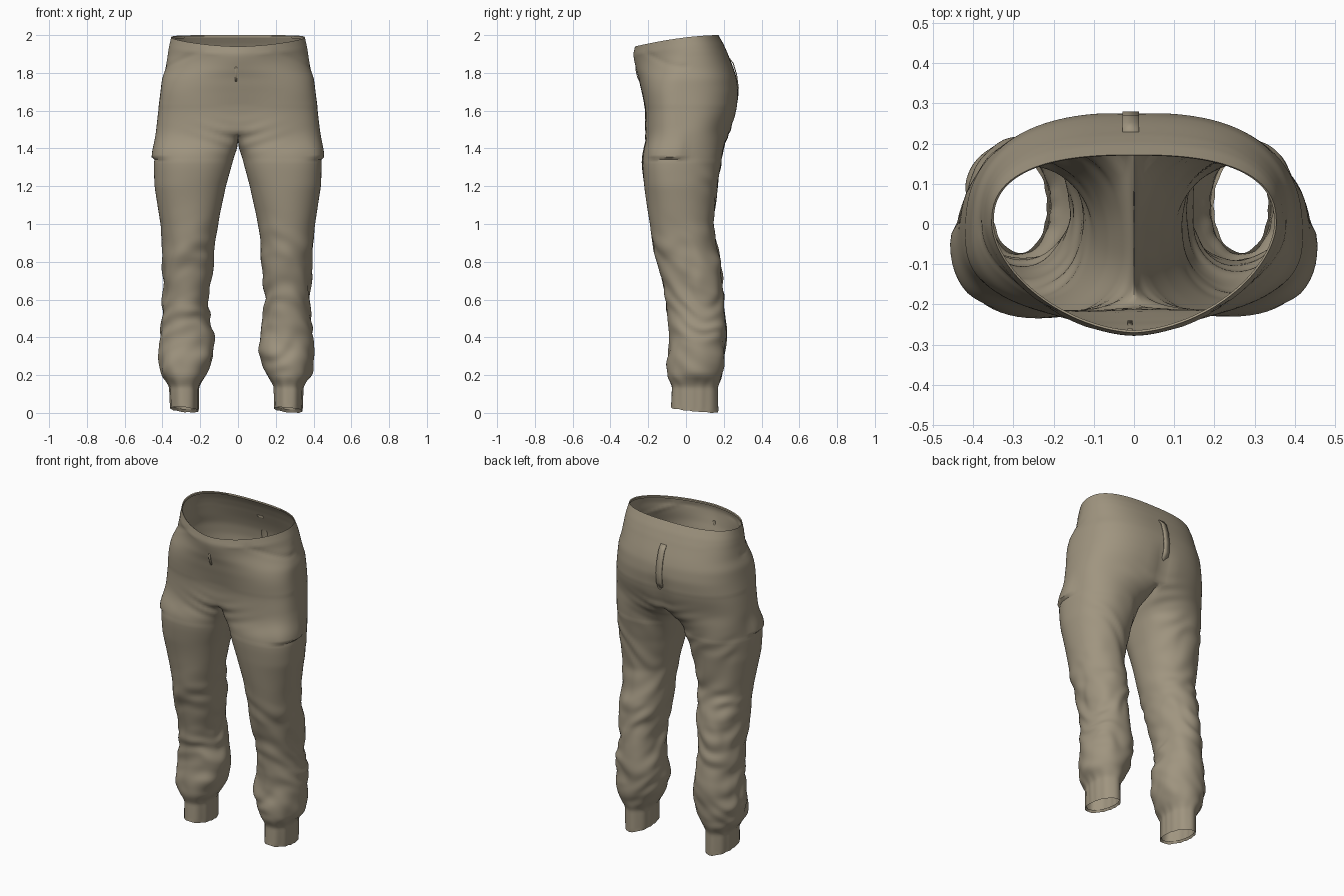
import bpy, bmesh, math
from mathutils import Vector, noise

if "Cube" in bpy.data.objects:
    bpy.data.objects.remove(bpy.data.objects["Cube"], do_unlink=True)

# One cloth colour
cloth = bpy.data.materials.new("khaki cloth")
cloth.use_nodes = True
COLOUR = (0.35, 0.30, 0.215, 1)
cloth.diffuse_color = COLOUR
cloth.node_tree.nodes["Principled BSDF"].inputs["Base Color"].default_value = COLOUR

# Torso: height, half width, front y, back y
TORSO = [(2.0, .354, -.27, .172), (1.95, .365, -.28, .2), (1.9, .373, -.274, .222),
         (1.82, .386, -.262, .254), (1.77, .403, -.25, .27), (1.7, .411, -.238, .279),
         (1.6, .423, -.228, .272), (1.49, .437, -.23, .235)]
# Leg: height, inner x, outer x, front y, back y
LEG = [(1.49, 0, .437, -.233, .235), (1.4, .008, .444, -.238, .202), (1.3, .035, .445, -.233, .184),
       (1.2, .064, .442, -.222, .168), (1.0, .105, .41, -.192, .144), (.9, .117, .402, -.177, .16),
       (.8, .125, .397, -.154, .184), (.6, .15, .39, -.108, .2), (.5, .14, .392, -.095, .21),
       (.4, .116, .407, -.09, .214), (.3, .12, .411, -.1, .207), (.2, .157, .398, -.101, .192),
       (.165, .185, .37, -.085, .178), (.14, .198, .355, -.075, .168), (.02, .2, .35, -.08, .17)]
CROTCH, OUTER, INNER, STEP = 1.49, 48, 24, .0125


def smooth(v):
    v = max(0, min(1, v))
    return v * v * (3 - 2 * v)


def lookup(table, z):
    """Linear interpolation in a table sorted downwards by height."""
    z = max(table[-1][0], min(table[0][0], z))
    for a, b in zip(table, table[1:]):
        if z >= b[0]:
            f = (a[0] - z) / (a[0] - b[0])
            return [p + (q - p) * f for p, q in zip(a[1:], b[1:])]


def power(v, e):
    return math.copysign(abs(v) ** e, v)


def torso_row(z, inset=0):
    """Half ring from the front centre around the hip to the back centre."""
    a, front, back = lookup(TORSO, z)
    top = smooth((z - 1.68) / .25)
    middle = -.035 * (1 - top)
    row = []
    for i in range(OUTER + 1):
        t = math.pi * (i / OUTER - .5)
        s, c = math.sin(t), max(0, math.cos(t))
        e = .8 + .36 * top if s < 0 else .78
        y = middle + power(s, e) * (back - middle if s > 0 else middle - front)
        x = 0 if i in (0, OUTER) else (a - inset) * c ** e
        # The front lies hollow between the thighs
        if s < 0:
            y += .022 * math.exp(-(x / .15) ** 2) * smooth((1.75 - z) / .2)
        drop = .06 * smooth((z - 1.75) / .25) * max(0, (back - y) / (back - front)) ** 1.7
        row.append(Vector((x, y * (1 - inset * 4), z - drop)))
    return row


def leg_row(z, seam, inset=0):
    """Full leg ring, blended from the crotch seam just below the torso."""
    x0, x1, front, back = lookup(LEG, z)
    f = smooth((CROTCH - z) / .14)
    down = smooth((CROTCH - z) / .5)
    spread = math.radians(60 - 30 * down)
    half = math.pi / 2 + spread
    cx, rx = (x0 + x1) / 2, (x1 - x0) / 2 - inset
    cy = (front + back) / 2 - .035 * smooth((z - .9) / .4)
    row = []
    for i in range(OUTER + INNER):
        if i <= OUTER:
            t = -half + 2 * half * i / OUTER
        else:
            t = half + (2 * math.pi - 2 * half) * (i - OUTER) / INNER
        s, c = math.sin(t), math.cos(t)
        # Fuller towards the inner back of the thigh
        e = (.76 if c < 0 else .9) if s > 0 else .86
        e += (.96 - e) * down
        ry = (back - cy if s > 0 else cy - front) - inset
        p = Vector((cx + rx * power(c, e), cy + ry * power(s, e), z))
        hem = smooth((.16 - z) / .14)
        p.z -= hem * .1 * (p.y - .045)
        old = Vector((seam[i].x, seam[i].y, z + seam[i].z - CROTCH))
        row.append(old.lerp(p, f))
    return row


def skin(bm, rows, closed, flip):
    for a, b in zip(rows, rows[1:]):
        n = len(a)
        for i in range(n if closed else n - 1):
            j = (i + 1) % n
            quad = [a[i], b[i], b[j], a[j]]
            bm.faces.new(quad[::-1] if flip else quad)


# Trousers shell: torso and two legs sharing the crotch seam
bm = bmesh.new()
n_torso = round((2 - CROTCH) / STEP)
torso = [torso_row(1.985, .008), torso_row(1.996, .006)]
torso += [torso_row(2 - (2 - CROTCH) * k / n_torso) for k in range(n_torso + 1)]
last = torso[-1]
seam = list(last)
for k in range(1, INNER):
    u = k / INNER
    seam.append(Vector((0, last[-1].y + (last[0].y - last[-1].y) * u,
                        CROTCH - .03 * math.sin(math.pi * u))))
n_leg = round((CROTCH - .02) / STEP)
heights = [CROTCH - (CROTCH - .02) * k / n_leg for k in range(1, n_leg + 1)]
legs = [leg_row(z, seam) for z in heights] + [leg_row(.035, seam, .008)]
for side in (1, -1):
    def make(row):
        return [bm.verts.new((p.x * side, p.y, p.z)) for p in row]
    body = [make(r) for r in torso]
    skin(bm, body, False, side > 0)
    ring = body[-1] + make(seam[OUTER + 1:])
    skin(bm, [ring] + [make(r) for r in legs], True, side > 0)
bmesh.ops.remove_doubles(bm, verts=bm.verts, dist=1e-5)
bmesh.ops.recalc_face_normals(bm, faces=bm.faces)

# Relax the cloth, most of all around the crotch
for low, high, times in ((.19, 1.9, 4), (1.33, 1.62, 9)):
    area = [v for v in bm.verts if low < v.co.z < high]
    for _ in range(times):
        bmesh.ops.smooth_vert(bm, verts=area, factor=.5,
                              use_axis_x=True, use_axis_y=True, use_axis_z=True)
bm.normal_update()


def relief(p, n):
    """Outward offset for folds, pockets, waistband and gathered cuffs."""
    x, y, z = p
    low = smooth((1.1 - z) / .35) * smooth((z - .15) / .08)
    warp = noise.noise(Vector((x * 5, y * 5, z * 4)))
    fold = noise.noise(Vector((x * 7, y * 7, z * 12 + y * 6 + abs(x) * 4)))
    ridge = math.sin(z * 34 + y * 12 + abs(x) * 8 + warp * 9)
    d = low * (.012 * fold + .003 * ridge)
    d += .005 * warp * smooth((1.75 - z) / .2) * smooth((z - .9) / .2)
    # Slanting drag folds behind the thighs
    back = smooth((y - .05) / .08) * smooth((1.42 - z) / .12) * smooth((z - .8) / .15)
    d += .003 * back * math.sin((z - .9 * abs(x)) * 36 + warp * 8)
    # Creases spreading from the crotch
    near = math.exp(-((z - 1.47) / .07) ** 2 - (abs(x) / .17) ** 2) * smooth(abs(x) / .05)
    d += .004 * near * math.sin((z - .35 * abs(x)) * 95)
    # Cargo pocket with a sharp flap edge
    if n.x * x > 0 and abs(x) > .3 and z > 1.35:
        across = smooth((y + .22) / .06) * smooth((.02 - y) / .06)
        d += .016 * abs(n.x) * across * smooth((1.52 - z) / .16)
    # Slanted hip pocket edge
    if y < 0 and abs(x) > .2:
        d -= .004 * math.exp(-((z - 1.95 + .45 * (abs(x) - .12)) / .012) ** 2)
    # Vertical gathers of the cuffs
    if z < .2:
        turn = math.atan2(y - .045, abs(x) - .275)
        d += .0015 * math.sin(turn * 11 + x * 9) * smooth((.2 - z) / .05)
    return d


moved = []
for v in bm.verts:
    p = v.co + v.normal * relief(v.co, v.normal)
    if v.co.y > 0:
        cleft = math.exp(-(p.x / .045) ** 2)
        p.y -= .016 * cleft * smooth((1.75 - p.z) / .15) * smooth((p.z - 1.46) / .08)
    if abs(v.co.x) < 1e-6:
        p.x = 0
    # Lower legs swing slightly to one side, with slanted hems
    p.z -= smooth((.16 - p.z) / .14) * .1 * (p.x - math.copysign(.27, p.x))
    p.x -= .009 * smooth((1.1 - p.z) / .6)
    moved.append(p)
floor = min(p.z for p in moved)
for v, p in zip(bm.verts, moved):
    v.co = p - Vector((0, 0, floor * smooth((.3 - p.z) / .3)))


def finish(name, bm):
    mesh = bpy.data.meshes.new(name)
    bm.to_mesh(mesh)
    bm.free()
    mesh.materials.append(cloth)
    ob = bpy.data.objects.new(name, mesh)
    bpy.context.collection.objects.link(ob)
    bpy.ops.object.select_all(action="DESELECT")
    ob.select_set(True)
    bpy.context.view_layer.objects.active = ob
    bpy.ops.object.shade_smooth_by_angle(angle=math.radians(50))
    return ob


finish("trousers", bm)


# Narrow cloth strips lying on the centre seams
def strip(name, path, x, width):
    bm = bmesh.new()
    rows = [[bm.verts.new((x + s * width / 2, y, z)) for s in (-1, 1)] for y, z in path]
    skin(bm, rows, False, path[0][0] < 0)
    ob = finish(name, bm)
    mod = ob.modifiers.new("thickness", "SOLIDIFY")
    mod.thickness = .005
    mod.offset = 0


strip("back_strap", [(.228, 1.88), (.25, 1.85), (.268, 1.79), (.277, 1.72),
                     (.273, 1.66), (.252, 1.61)], -.008, .04)
strip("front_tie", [(-.262, 1.84), (-.266, 1.82), (-.257, 1.78), (-.242, 1.75)], -.01, .012)
